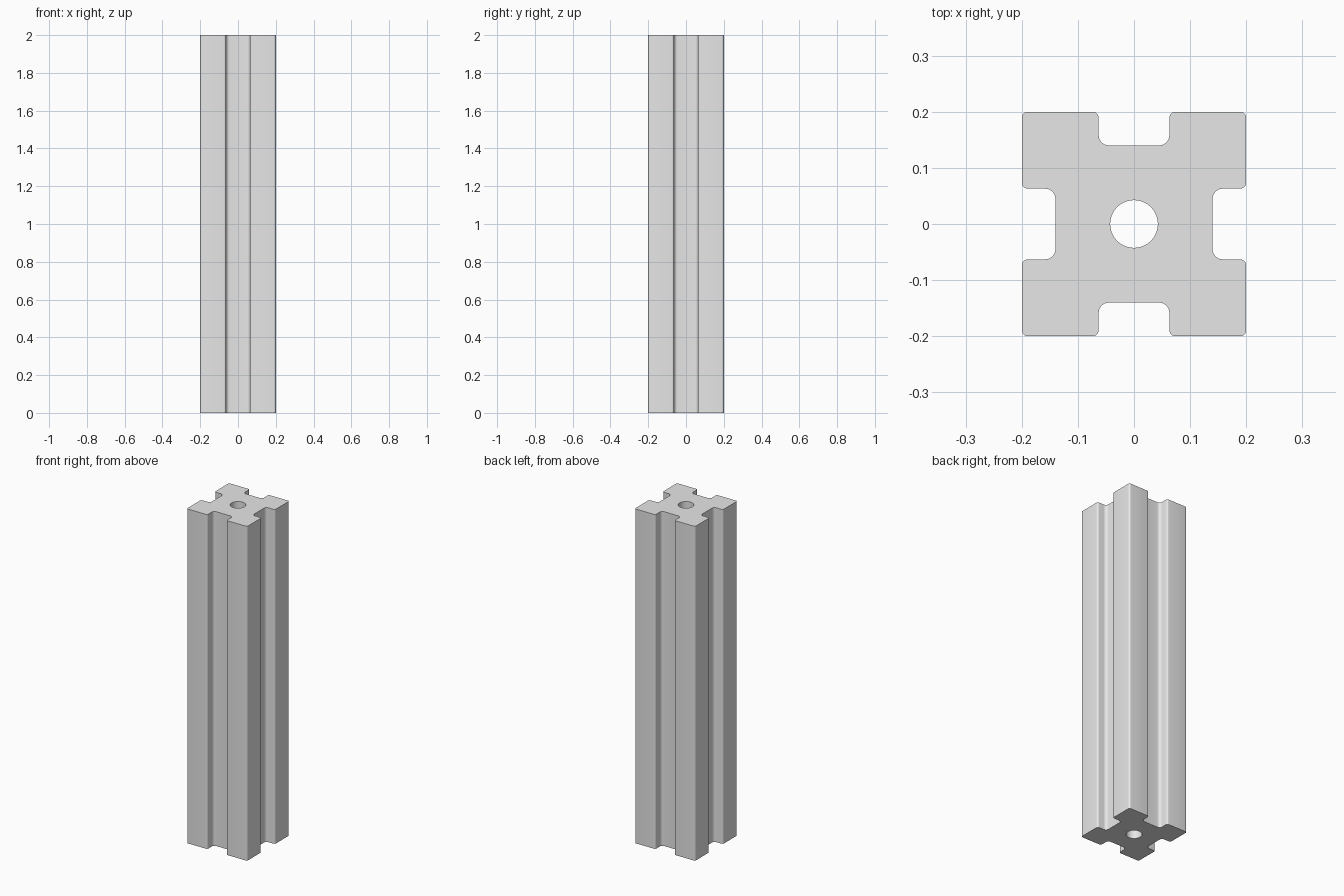
import bpy, bmesh
from math import cos, sin, pi
from mathutils import Vector, Matrix

cube = bpy.data.objects.get("Cube")
if cube:
    bpy.data.objects.remove(cube, do_unlink=True)

HALF, FLOOR, SLOT, LENGTH = 0.2, 0.14, 0.063, 2.0
EDGE_R, ROOT_R, BORE_R = 0.011, 0.018, 0.0425

grey = bpy.data.materials.new("plain grey")
grey.use_nodes = True
colour = (0.8, 0.8, 0.8, 1)
grey.diffuse_color = colour
grey.node_tree.nodes["Principled BSDF"].inputs["Base Color"].default_value = colour


def rounded(prev, corner, nxt, radius, steps=6):
    """Points of a quarter round that replaces a square corner."""
    a = (prev - corner).normalized() * radius
    b = (nxt - corner).normalized() * radius
    return [corner + a * (1 - sin(t)) + b * (1 - cos(t))
            for t in (pi / 2 * i / steps for i in range(steps + 1))]


# One quarter of the section: slot root, slot mouth, outer corner, next mouth
quarter = [((SLOT, FLOOR), ROOT_R), ((SLOT, HALF), EDGE_R),
           ((HALF, HALF), EDGE_R), ((HALF, SLOT), EDGE_R),
           ((FLOOR, SLOT), ROOT_R)]
corners = [(Matrix.Rotation(-pi / 2 * q, 2) @ Vector(p), r)
           for q in range(4) for p, r in quarter]
outline = []
for i, (corner, radius) in enumerate(corners):
    following = corners[(i + 1) % len(corners)][0]
    outline += rounded(corners[i - 1][0], corner, following, radius)

# Round bore through the middle
sides = 48
bore = [Vector((cos(2 * pi * i / sides), sin(2 * pi * i / sides))) * BORE_R
        for i in range(sides)]

# Fill the section and extrude it upwards
bm = bmesh.new()
for loop in (outline, bore):
    verts = [bm.verts.new((p.x, p.y, 0)) for p in loop]
    for i, v in enumerate(verts):
        bm.edges.new((verts[i - 1], v))
bmesh.ops.triangle_fill(bm, edges=bm.edges[:], use_beauty=True)
top = bmesh.ops.extrude_face_region(bm, geom=bm.faces[:], use_keep_orig=True)
bmesh.ops.translate(bm, vec=(0, 0, LENGTH),
                    verts=[g for g in top["geom"] if isinstance(g, bmesh.types.BMVert)])
bmesh.ops.recalc_face_normals(bm, faces=bm.faces[:])

mesh = bpy.data.meshes.new("slotted_bar")
bm.to_mesh(mesh)
bm.free()
mesh.materials.append(grey)
bar = bpy.data.objects.new("slotted_bar", mesh)
bpy.context.collection.objects.link(bar)

# Smooth rounds, crisp ends
bpy.ops.object.select_all(action="DESELECT")
bar.select_set(True)
bpy.context.view_layer.objects.active = bar
bpy.ops.object.shade_smooth_by_angle(angle=pi / 6)
